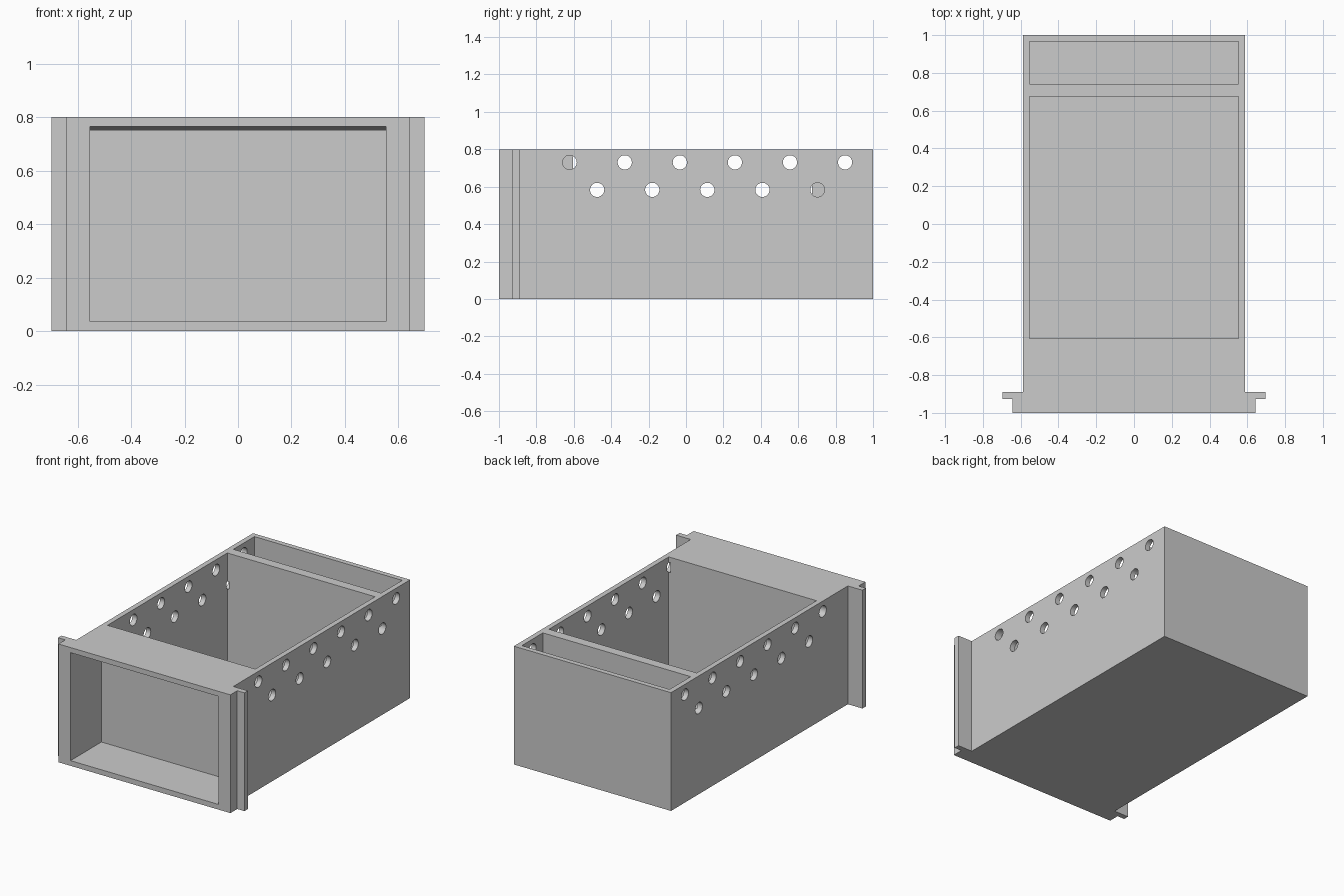
import bpy, bmesh, math
from mathutils import Matrix, Vector

cube = bpy.data.objects.get("Cube")
if cube:
    bpy.data.objects.remove(cube, do_unlink=True)

HEIGHT = 0.8
WALL = 0.035
INNER = 0.553            # half width of the compartments

grey = bpy.data.materials.new("plain grey")
grey.use_nodes = True
colour = (0.6, 0.6, 0.6, 1)
grey.diffuse_color = colour
grey.node_tree.nodes["Principled BSDF"].inputs["Base Color"].default_value = colour


def make_object(name, bm):
    bmesh.ops.recalc_face_normals(bm, faces=bm.faces)
    mesh = bpy.data.meshes.new(name)
    bm.to_mesh(mesh)
    bm.free()
    mesh.materials.append(grey)
    obj = bpy.data.objects.new(name, mesh)
    bpy.context.collection.objects.link(obj)
    return obj


def add_box(bm, low, high):
    low, high = Vector(low), Vector(high)
    size = Matrix.Diagonal((*(high - low), 1))
    place = Matrix.Translation((low + high) / 2)
    return bmesh.ops.create_cube(bm, size=1, matrix=place @ size)["verts"]


def cut(target, cutter):
    cutter.hide_render = True
    mod = target.modifiers.new(cutter.name, "BOOLEAN")
    mod.operation = "DIFFERENCE"
    mod.solver = "EXACT"
    mod.object = cutter
    bpy.context.view_layer.objects.active = target
    bpy.ops.object.modifier_apply(modifier=mod.name)
    bpy.data.objects.remove(cutter, do_unlink=True)


# Drawer body: plan outline with stepped front flanges, mirrored and extruded
half = [(0.643, -1), (0.643, -0.927), (0.697, -0.927), (0.697, -0.89),
        (0.588, -0.89), (0.588, 1)]
outline = half + [(-x, y) for x, y in reversed(half)]
bm = bmesh.new()
base = bm.faces.new([bm.verts.new((x, y, 0)) for x, y in outline])
top = bmesh.ops.extrude_face_region(bm, geom=[base])["geom"]
bmesh.ops.translate(bm, vec=(0, 0, HEIGHT),
                    verts=[v for v in top if isinstance(v, bmesh.types.BMVert)])
body = make_object("drawer_body", bm)

# Compartments: two open at the top, one open at the front
bm = bmesh.new()
for y0, y1 in ((-0.605, 0.675), (0.74, 0.965)):
    add_box(bm, (-INNER, y0, WALL), (INNER, y1, 1))
front = add_box(bm, (-INNER, -1.1, WALL), (INNER, -0.67, 0.77))
for v in front:                      # ceiling falls slightly towards the back
    if v.co.z > 0.5 and v.co.y > -0.8:
        v.co.z = 0.75
cut(body, make_object("compartment_cutter", bm))

# Two staggered rows of round holes through both side walls
bm = bmesh.new()
for z, start, count in ((0.73, -0.622, 6), (0.583, -0.475, 5)):
    for i in range(count):
        for side in (-1, 1):
            place = Matrix.Translation((side * 0.6, start + i * 0.2945, z))
            bmesh.ops.create_cone(
                bm, cap_ends=True, segments=32, radius1=0.038, radius2=0.038,
                depth=0.12, matrix=place @ Matrix.Rotation(math.pi / 2, 4, "Y"))
cut(body, make_object("hole_cutter", bm))

# Smooth hole walls with crisp edges elsewhere
bpy.ops.object.select_all(action="DESELECT")
body.select_set(True)
bpy.context.view_layer.objects.active = body
bpy.ops.object.shade_smooth_by_angle(angle=math.radians(30))
